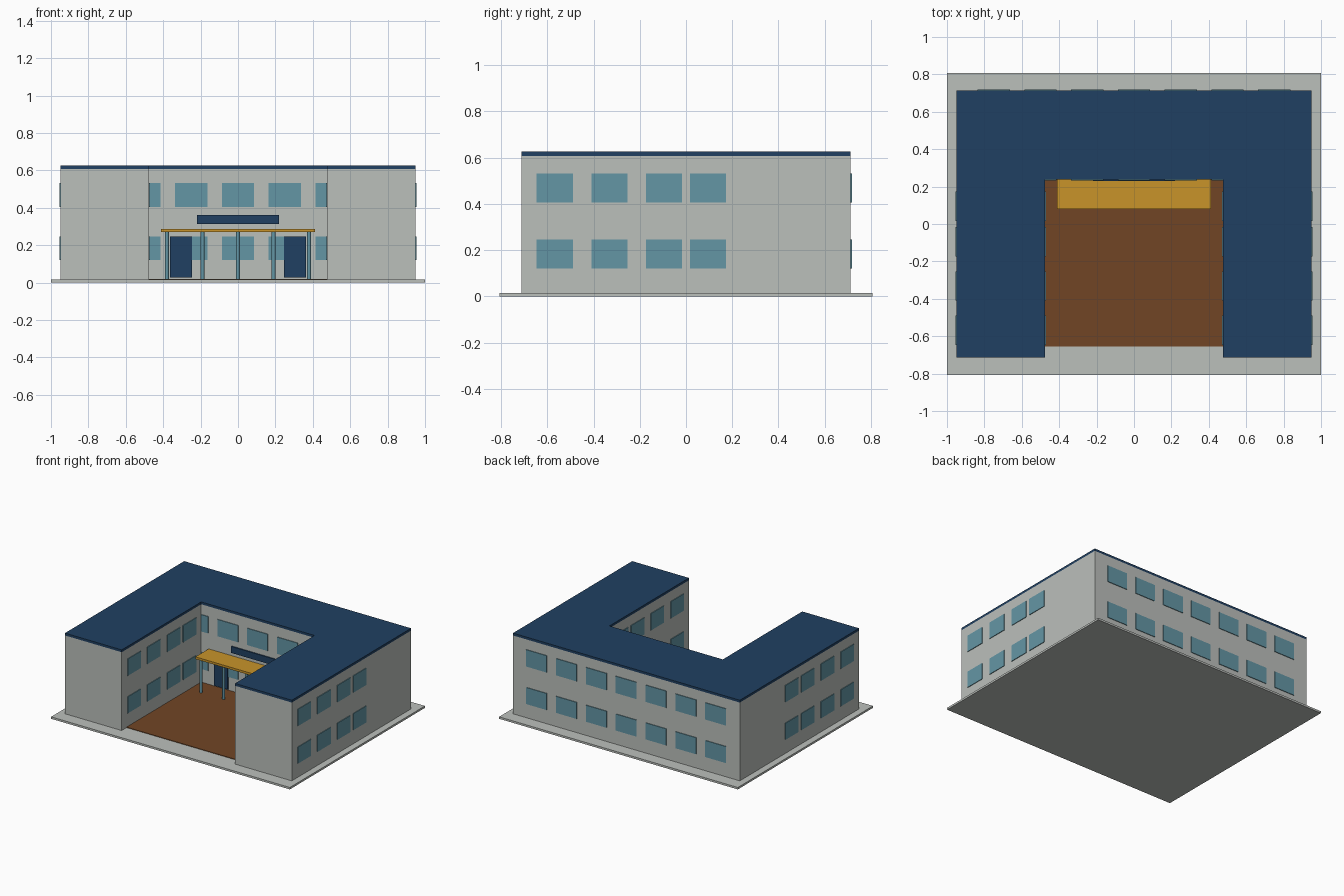
import bpy
import bmesh
from mathutils import Matrix

if "Cube" in bpy.data.objects:
    bpy.data.objects.remove(bpy.data.objects["Cube"])


def material(name, rgb):
    m = bpy.data.materials.new(name)
    m.diffuse_color = (*rgb, 1)
    m.use_nodes = True
    m.node_tree.nodes["Principled BSDF"].inputs["Base Color"].default_value = m.diffuse_color
    return m


GREY = material("wall grey", (0.50, 0.525, 0.50))
NAVY = material("navy blue", (0.0144, 0.051, 0.122))
TEAL = material("glass teal", (0.127, 0.305, 0.376))
BROWN = material("paving brown", (0.165, 0.06, 0.018))
GOLD = material("canopy gold", (0.58, 0.296, 0.023))


def finish(name, bm, mat):
    bmesh.ops.recalc_face_normals(bm, faces=bm.faces)
    mesh = bpy.data.meshes.new(name)
    bm.to_mesh(mesh)
    bm.free()
    mesh.materials.append(mat)
    ob = bpy.data.objects.new(name, mesh)
    bpy.context.collection.objects.link(ob)
    return ob


def add_box(bm, x, y, z):
    """Box from (low, high) pairs along each axis."""
    size = [b - a for a, b in (x, y, z)]
    mid = [(a + b) / 2 for a, b in (x, y, z)]
    bmesh.ops.create_cube(bm, size=1, matrix=Matrix.Translation(mid) @ Matrix.Diagonal((*size, 1)))


def box(name, mat, x, y, z):
    bm = bmesh.new()
    add_box(bm, x, y, z)
    return finish(name, bm, mat)


# Main dimensions
OUT, INN = 0.95, 0.475             # outer and courtyard half widths
FRONT, COURT, BACK = -0.713, 0.238, 0.713
FLOOR, EAVES, TOP = 0.015, 0.608, 0.626


def u_block(name, mat, low, high):
    """U-shaped plan extruded upwards."""
    plan = [(-OUT, FRONT), (-INN, FRONT), (-INN, COURT), (INN, COURT),
            (INN, FRONT), (OUT, FRONT), (OUT, BACK), (-OUT, BACK)]
    bm = bmesh.new()
    face = bm.faces.new([bm.verts.new((x, y, low)) for x, y in plan])
    new = bmesh.ops.extrude_face_region(bm, geom=[face])["geom"]
    top = [v for v in new if isinstance(v, bmesh.types.BMVert)]
    bmesh.ops.translate(bm, verts=top, vec=(0, 0, high - low))
    return finish(name, bm, mat)


# Ground slab, courtyard paving, walls and roof
box("ground_slab", GREY, (-1, 1), (-0.808, 0.808), (0, FLOOR))
box("courtyard_paving", BROWN, (-INN, INN), (-0.655, COURT), (FLOOR - 0.005, FLOOR + 0.004))
u_block("walls", GREY, FLOOR, EAVES)
u_block("flat_roof", NAVY, EAVES, TOP)

# Window panes on both storeys
STOREYS = ((0.121, 0.246), (0.405, 0.532))
T = 0.005
wing_panes, rear_panes, court_panes = bmesh.new(), bmesh.new(), bmesh.new()
for z in STOREYS:
    for c in (-0.568, -0.332, -0.095, 0.095):
        y = (c - 0.078, c + 0.078)
        for s in (-1, 1):
            for wall, out in ((OUT, T), (INN, -T)):
                add_box(wing_panes, sorted((s * (wall - out), s * (wall + out))), y, z)
    for i in range(-3, 4):
        x = (i * 0.25 - 0.086, i * 0.25 + 0.086)
        add_box(rear_panes, x, (BACK - T, BACK + T), z)
        if abs(i) < 2:
            add_box(court_panes, x, (COURT - T, COURT + T), z)
    # corner panes run into the wings
    for s in (-1, 1):
        add_box(court_panes, sorted((s * 0.415, s * (INN + 0.02))), (COURT - T, COURT + T), z)
finish("wing_windows", wing_panes, TEAL)
finish("rear_windows", rear_panes, TEAL)
finish("courtyard_windows", court_panes, TEAL)

# Entrance doors and wall panel
for side, s in (("left", -1), ("right", 1)):
    c = s * 0.305
    box(side + "_door", NAVY, (c - 0.058, c + 0.058), (COURT - 0.009, COURT + 0.005), (0.026, 0.245))
box("entrance_panel", NAVY, (-0.218, 0.218), (COURT - 0.009, COURT + 0.005), (0.312, 0.361))

# Canopy on slim posts
box("canopy", GOLD, (-0.413, 0.413), (0.08, COURT), (0.27, 0.287))
for i in range(-2, 3):
    bm = bmesh.new()
    bmesh.ops.create_cone(bm, cap_ends=True, segments=12, radius1=0.0105, radius2=0.0105,
                          depth=0.27 - FLOOR,
                          matrix=Matrix.Translation((i * 0.19, 0.1, (0.27 + FLOOR) / 2)))
    post = finish(f"canopy_post_{i + 3}", bm, TEAL)
    for p in post.data.polygons:
        p.use_smooth = len(p.vertices) == 4
